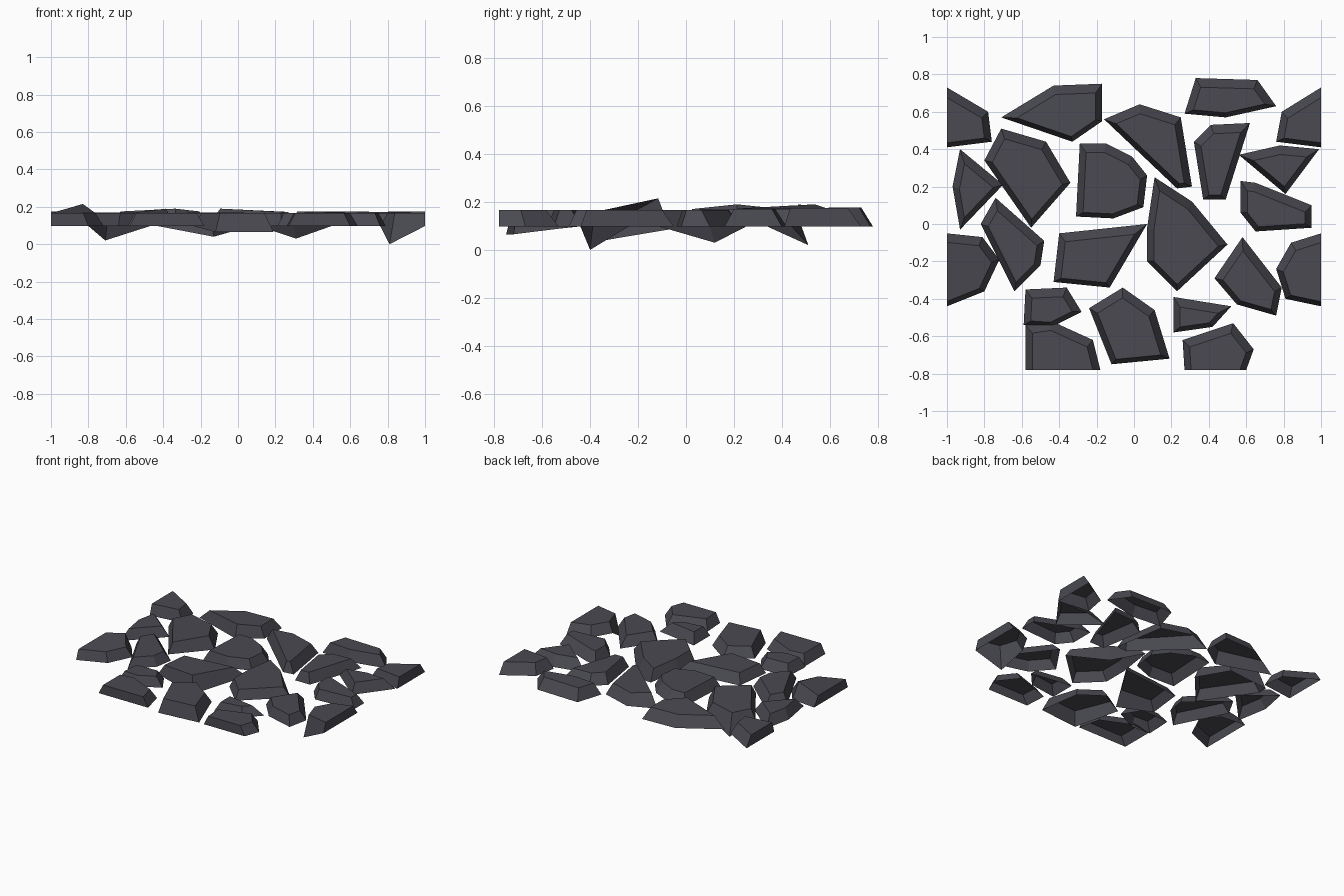
import bpy
import bmesh
from mathutils import Vector

default_cube = bpy.data.objects.get("Cube")
if default_cube:
    bpy.data.objects.remove(default_cube, do_unlink=True)

# One dark slate colour for every stone
SLATE = (0.068, 0.067, 0.083, 1.0)
slate = bpy.data.materials.new("dark_slate")
slate.use_nodes = True
slate.diffuse_color = SLATE
shader = slate.node_tree.nodes["Principled BSDF"]
shader.inputs["Base Color"].default_value = SLATE
shader.inputs["Roughness"].default_value = 0.9

RIM_Z, TOP_Z = 0.097, 0.166
CHAMFER, BACK_EXTRA = 0.036, 0.012
SIDE_CUT, FRONT_CUT = 0.995, -0.77


def is_cut(a, b):
    """Edges along the sides and front of the patch are sliced upright."""
    on_side = abs(a.x) > SIDE_CUT and abs(b.x) > SIDE_CUT
    on_front = a.y < FRONT_CUT and b.y < FRONT_CUT
    return on_side or on_front


def inset(outline, distance):
    """Move every edge of a counter-clockwise outline inwards, more at the back."""
    lines = []
    for i, a in enumerate(outline):
        b = outline[(i + 1) % len(outline)]
        along = (b - a).normalized()
        inward = Vector((-along.y, along.x))
        amount = 0 if is_cut(a, b) else distance - BACK_EXTRA * inward.y
        lines.append((a + inward * amount, along))
    corners = []
    for i, (point, along) in enumerate(lines):
        before, direction = lines[i - 1]
        cross = direction.x * along.y - direction.y * along.x
        gap = point - before
        travel = (gap.x * along.y - gap.y * along.x) / cross
        corners.append(before + direction * travel)
    return corners


def stone(name, points, dips=None, peaks=None):
    """Stone crust, open underneath: sloped sides and a flat inset top.
    Rim corners may dip and top corners may rise."""
    dips, peaks = dips or {}, peaks or {}
    outline = [Vector(p) / 100 for p in points]
    count = len(outline)
    pairs = [(outline[i - 1], outline[i]) for i in range(count)]
    area = sum(a.x * b.y - a.y * b.x for a, b in pairs) / 2
    order = list(range(count))
    if area < 0:
        outline.reverse()
        order.reverse()
    perimeter = sum((b - a).length for a, b in pairs)
    distance = min(CHAMFER, abs(area) / perimeter)
    centre = sum(outline, Vector((0, 0))) / count
    top_z = TOP_Z + 0.015 * max(centre.y, 0)

    bm = bmesh.new()
    rim, top = [], []
    for corner, small, index in zip(outline, inset(outline, distance), order):
        rim.append(bm.verts.new((*corner, dips.get(index, RIM_Z))))
        top.append(bm.verts.new((*small, peaks.get(index, top_z))))
    for i in range(count):
        bm.faces.new((rim[i - 1], rim[i], top[i], top[i - 1]))
    bm.faces.new(top)

    mesh = bpy.data.meshes.new(name)
    bm.to_mesh(mesh)
    bm.free()
    mesh.materials.append(slate)
    bpy.context.collection.objects.link(bpy.data.objects.new(name, mesh))


# Back row
stone("back_right_corner_stone", [(-100, 73), (-78, 60), (-76, 44), (-100, 41)])
stone("back_long_stone", [(-71, 57), (-43, 74), (-17, 75), (-17, 55), (-33, 44)],
      peaks={4: 0.19})
stone("back_middle_stone", [(-16, 56), (3, 64), (25, 57), (31, 20), (23, 19)],
      peaks={0: 0.19})
stone("back_left_stone", [(33, 78), (66, 77), (76, 63), (49, 57), (27, 59)])
stone("back_left_corner_stone", [(100, 73), (79, 60), (76, 44), (100, 41)])

# Upper middle row
stone("tall_narrow_stone", [(41, 53), (62, 54), (49, 13), (37, 13), (32, 44)])
stone("left_wedge_stone", [(78, 42), (99, 40), (81, 16), (56, 37)])
stone("left_flat_stone", [(57, 23), (65, 22), (95, 10), (95, -2), (65, -4), (57, 6)])
stone("centre_round_stone",
      [(-29, 43), (-15, 43), (-1, 36), (7, 26), (5, 9), (-11, 3), (-31, 4)])
stone("right_large_stone", [(-71, 51), (-47, 44), (-34, 22), (-55, -2), (-80, 34)],
      dips={0: 0.02}, peaks={2: 0.19})
stone("right_thin_stone", [(-93, 40), (-70, 21), (-93, -3), (-97, 20)])

# Lower middle row
stone("centre_large_stone",
      [(11, 25), (31, 12), (50, -11), (23, -36), (7, -20), (7, -2)], dips={1: 0.03})
stone("right_slanted_stone", [(-74, 14), (-48, -9), (-50, -22), (-64, -36), (-82, 0)])
stone("right_edge_stone", [(-100, -5), (-81, -7), (-72, -19), (-80, -36), (-100, -44)],
      peaks={1: 0.215})
stone("centre_wedge_stone", [(-40, -5), (7, 0), (-13, -34), (-43, -31)], dips={2: 0.04})
stone("left_slanted_stone", [(58, -7), (79, -34), (76, -49), (55, -43), (43, -29)])
stone("left_edge_stone", [(100, -5), (84, -10), (76, -24), (81, -40), (100, -44)],
      dips={3: 0.0})

# Front row
stone("front_small_right_stone", [(-58, -35), (-36, -34), (-28, -47), (-44, -55), (-59, -54)])
stone("front_right_stone", [(-58, -54), (-44, -52), (-22, -62), (-18, -78), (-58, -78)])
stone("front_middle_stone", [(-6, -34), (11, -46), (19, -72), (-12, -75), (-24, -45)],
      dips={2: 0.065, 3: 0.065})
stone("front_small_left_stone", [(21, -39), (52, -44), (42, -55), (21, -58)])
stone("front_left_stone", [(26, -62), (53, -53), (64, -67), (60, -78), (27, -78)])
